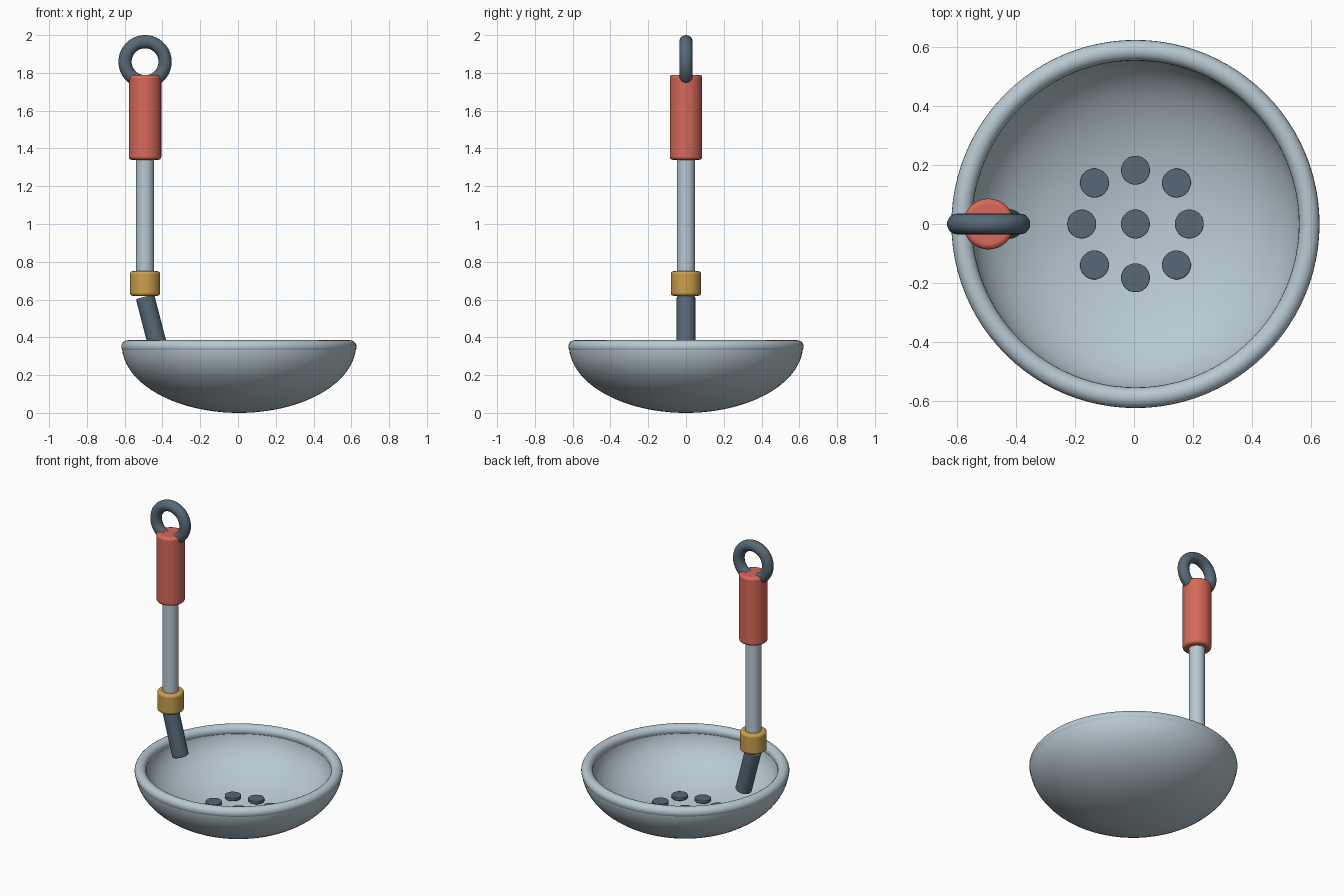
import bpy, math

if "Cube" in bpy.data.objects:
    bpy.data.objects.remove(bpy.data.objects["Cube"])

HX = -0.492   # handle axis
BX = 0.005    # bowl axis


def material(name, rgb):
    m = bpy.data.materials.new(name)
    m.diffuse_color = (*rgb, 1)
    m.use_nodes = True
    m.node_tree.nodes["Principled BSDF"].inputs["Base Color"].default_value = m.diffuse_color
    return m


STEEL = material("light_steel", (0.48, 0.58, 0.64))
SLATE = material("dark_slate", (0.095, 0.14, 0.18))
RED = material("grip_red", (0.68, 0.14, 0.10))
GOLD = material("collar_gold", (0.60, 0.35, 0.075))


def finish(name, mat, angle=40):
    ob = bpy.context.object
    ob.name = name
    ob.data.materials.append(mat)
    bpy.ops.object.shade_smooth_by_angle(angle=math.radians(angle))
    return ob


def rod(name, mat, r, z0, z1, x, y=0, bevel=0.0, tilt=0.0, segs=48):
    """Round bar with softened end edges, optionally leaning in x."""
    bpy.ops.mesh.primitive_cylinder_add(
        vertices=segs, radius=r, depth=z1 - z0,
        location=(x, y, (z0 + z1) / 2), rotation=(0, tilt, 0))
    ob = finish(name, mat)
    if bevel:
        b = ob.modifiers.new("soft_edges", 'BEVEL')
        b.width = bevel
        b.segments = 3
        b.limit_method = 'ANGLE'
    return ob


def ring(name, mat, major, minor, loc, rot=(0, 0, 0), segs=64):
    bpy.ops.mesh.primitive_torus_add(
        major_radius=major, minor_radius=minor, major_segments=segs,
        minor_segments=20, location=loc, rotation=rot)
    return finish(name, mat, 60)


def lathe(name, mat, profile, x, segs=96):
    """Closed surface of revolution; first and last points lie on the axis."""
    verts, faces = [(0, 0, profile[0][1])], []
    inner = profile[1:-1]
    for r, z in inner:
        for i in range(segs):
            a = 2 * math.pi * i / segs
            verts.append((r * math.cos(a), r * math.sin(a), z))
    verts.append((0, 0, profile[-1][1]))
    last = len(verts) - 1
    tail = 1 + (len(inner) - 1) * segs
    for i in range(segs):
        j = (i + 1) % segs
        faces.append((0, 1 + j, 1 + i))
        for k in range(len(inner) - 1):
            a = 1 + k * segs
            faces.append((a + i, a + j, a + segs + j, a + segs + i))
        faces.append((tail + i, tail + j, last))
    me = bpy.data.meshes.new(name)
    me.from_pydata(verts, [], faces)
    ob = bpy.data.objects.new(name, me)
    bpy.context.collection.objects.link(ob)
    bpy.context.view_layer.objects.active = ob
    ob.select_set(True)
    ob.location.x = x
    return finish(name, mat)


# Bowl: half-ellipse outside and inside, joined by a flat lip under the rim
N = 24
arc = [math.pi / 2 * i / N for i in range(N + 1)]
outer = [(0.62 * math.sin(a), 0.36 - 0.36 * math.cos(a)) for a in arc]
inside = [(0.56 * math.sin(a), 0.36 - 0.31 * math.cos(a)) for a in reversed(arc)]
lathe("bowl", STEEL, outer + inside, BX)

# Rolled rim
ring("bowl_rim", STEEL, 0.588, 0.035, (BX, 0, 0.35), segs=96)

# Drain spots: one in the middle, eight around it
spots = [(0, 0)]
for i in range(8):
    d = 0.182 if i % 2 == 0 else 0.196
    spots.append((d * math.cos(i * math.pi / 4), d * math.sin(i * math.pi / 4)))
for i, (x, y) in enumerate(spots):
    rod(f"drain_spot_{i}", SLATE, 0.049, 0.08, 0.1, BX + x, y, bevel=0.003, segs=32)

# Leaning neck between bowl and collar
rod("neck", SLATE, 0.05, 0.33, 0.62, -0.456, bevel=0.008, tilt=math.radians(-14.5))

# Handle parts from bottom to top
rod("collar", GOLD, 0.08, 0.62, 0.75, HX, bevel=0.014)
rod("shaft", STEEL, 0.048, 0.70, 1.40, HX)
rod("grip", RED, 0.086, 1.34, 1.79, HX, bevel=0.016)
ring("hanging_ring", SLATE, 0.106, 0.035, (HX, 0, 1.859), (math.pi / 2, 0, 0))
